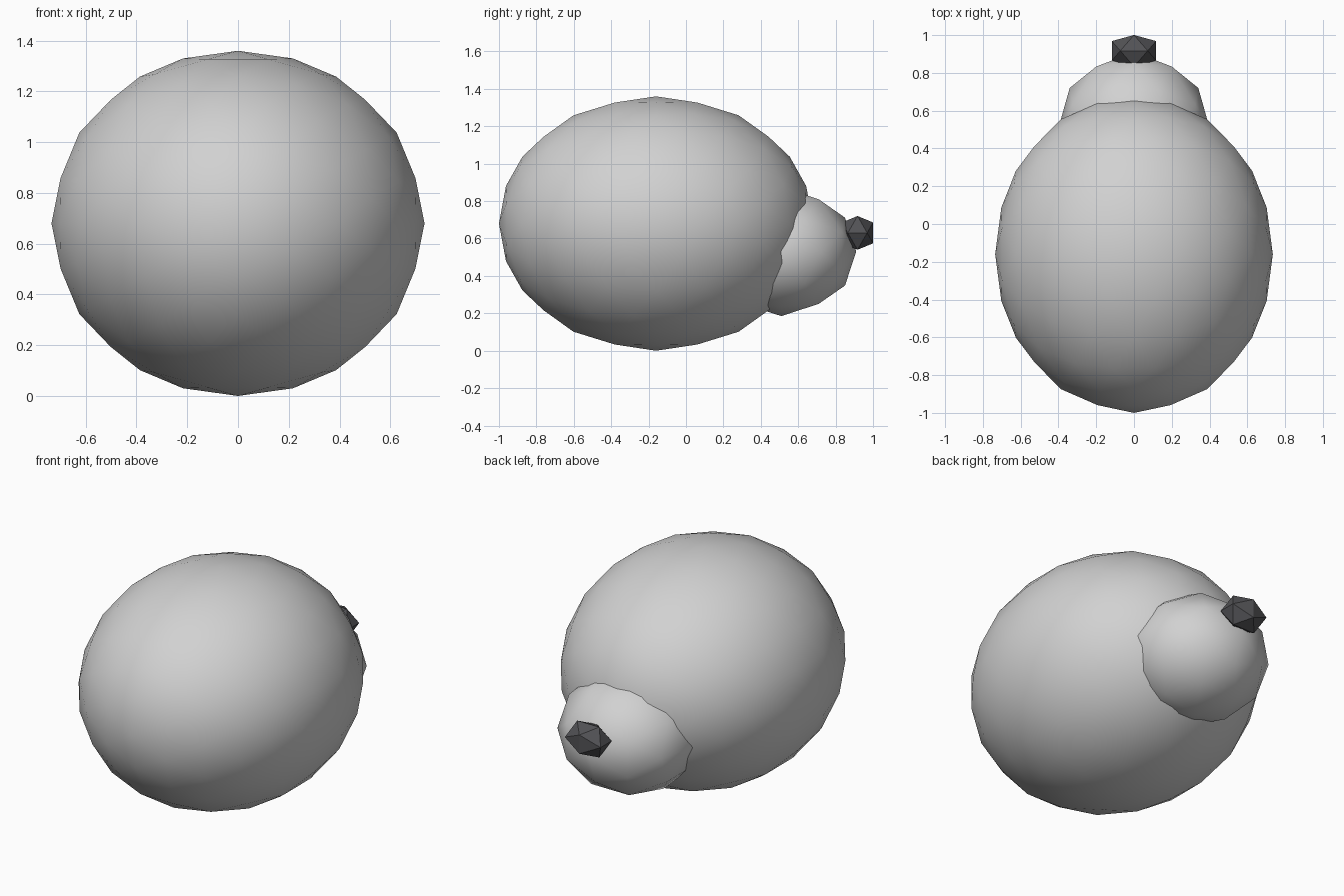
import bpy
import bmesh
import math
from mathutils import Matrix, Vector

if "Cube" in bpy.data.objects:
    bpy.data.objects.remove(bpy.data.objects["Cube"], do_unlink=True)


def make_material(name, colour):
    mat = bpy.data.materials.new(name)
    mat.use_nodes = True
    mat.diffuse_color = colour
    mat.node_tree.nodes["Principled BSDF"].inputs["Base Color"].default_value = colour
    return mat


def ellipsoid(name, centre, radii, detail, mat, smooth):
    """Icosphere with an edge, not a vertex, facing each axis."""
    bm = bmesh.new()
    turn = Matrix.Rotation(-math.atan(2) / 2, 4, 'Y')
    bmesh.ops.create_icosphere(bm, subdivisions=detail, radius=1, matrix=turn)
    bmesh.ops.scale(bm, vec=Vector(radii), verts=bm.verts)
    for face in bm.faces:
        face.smooth = smooth
    mesh = bpy.data.meshes.new(name)
    bm.to_mesh(mesh)
    bm.free()
    mesh.materials.append(mat)
    obj = bpy.data.objects.new(name, mesh)
    obj.location = centre
    bpy.context.collection.objects.link(obj)
    return obj


grey = make_material("light_grey", (0.64, 0.64, 0.64, 1))
charcoal = make_material("charcoal", (0.085, 0.085, 0.092, 1))

# Large round body
ellipsoid("body", (0, -0.16, 0.68), (0.735, 0.84, 0.68), 3, grey, True)

# Smaller head sunk into the back end of the body
ellipsoid("head", (0, 0.51, 0.53), (0.4, 0.4, 0.345), 2, grey, True)

# Faceted nose at the tip of the head
ellipsoid("nose", (0, 0.917, 0.63), (0.138, 0.098, 0.106), 1, charcoal, False)
